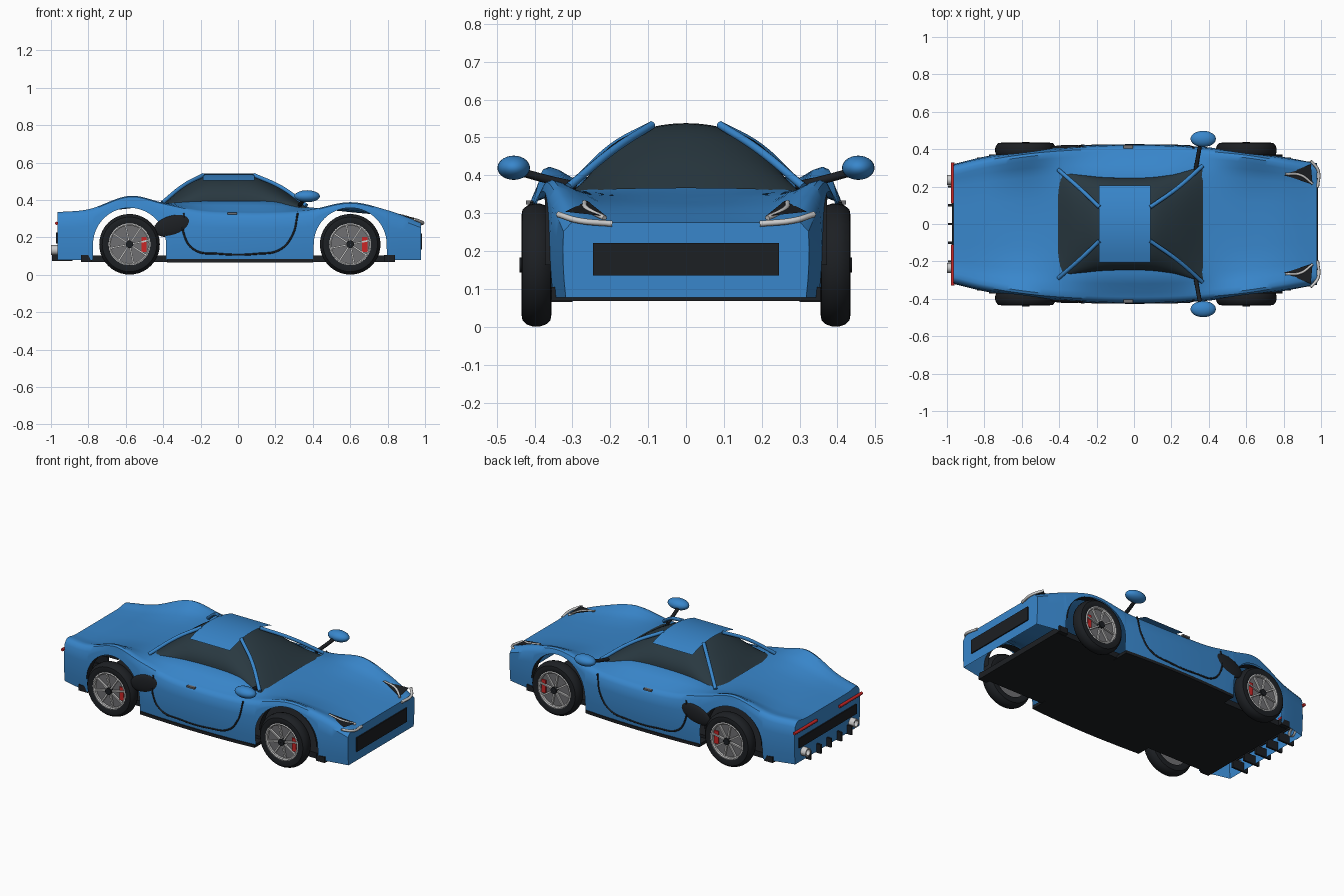
import bpy, bmesh
from math import sin, cos, pi, sqrt, radians
from mathutils import Matrix, Vector

if "Cube" in bpy.data.objects:
    bpy.data.objects.remove(bpy.data.objects["Cube"])


def material(name, r, g, b):
    m = bpy.data.materials.new(name)
    m.diffuse_color = (r, g, b, 1)
    m.use_nodes = True
    m.node_tree.nodes["Principled BSDF"].inputs["Base Color"].default_value = m.diffuse_color
    return m


BLUE = material("blue_paint", 0.04, 0.24, 0.6)
DARK = material("black_trim", 0.012, 0.014, 0.017)
GLASS = material("tinted_glass", 0.022, 0.04, 0.052)
RED = material("red", 0.6, 0.02, 0.02)
STEEL = material("steel", 0.16, 0.16, 0.17)
SILVER = material("silver", 0.6, 0.6, 0.6)


def make(name, bm, mat, angle=35):
    me = bpy.data.meshes.new(name)
    bm.to_mesh(me)
    bm.free()
    me.materials.append(mat)
    me.shade_smooth()
    me.set_sharp_from_angle(angle=radians(angle))
    ob = bpy.data.objects.new(name, me)
    bpy.context.collection.objects.link(ob)
    return ob


def loft(name, rows, mat, caps=False, closed=False):
    bm = bmesh.new()
    vs = [[bm.verts.new(p) for p in row] for row in rows]
    pairs = list(zip(vs, vs[1:])) + ([(vs[-1], vs[0])] if closed else [])
    for a, b in pairs:
        for j in range(len(a) - 1):
            bm.faces.new((a[j], a[j + 1], b[j + 1], b[j]))
    if caps:
        bm.faces.new(vs[0])
        bm.faces.new(vs[-1][::-1])
    bmesh.ops.recalc_face_normals(bm, faces=bm.faces)
    return make(name, bm, mat)


def box(name, c, size, mat, rot=0):
    bm = bmesh.new()
    bmesh.ops.create_cube(bm, size=1, matrix=Matrix.Translation(c) @ Matrix.Rotation(rot, 4, 'Y')
                          @ Matrix.Diagonal((*size, 1)))
    return make(name, bm, mat)


def ball(name, c, size, mat, rot=0):
    bm = bmesh.new()
    bmesh.ops.create_uvsphere(bm, u_segments=24, v_segments=14, radius=1,
                              matrix=Matrix.Translation(c) @ Matrix.Rotation(rot, 4, 'Y')
                              @ Matrix.Diagonal((*size, 1)))
    return make(name, bm, mat)


def revolve(name, c, profile, mat, n=40):
    # profile of (y offset, radius) turned around the y axis
    rows = [[(c[0] + r * cos(2 * pi * i / n), c[1] + y, c[2] + r * sin(2 * pi * i / n))
             for y, r in profile] for i in range(n)]
    return loft(name, rows, mat, closed=True)


def tube(name, pts, radius, mat):
    cu = bpy.data.curves.new(name, 'CURVE')
    cu.dimensions, cu.bevel_depth, cu.bevel_resolution = '3D', radius, 2
    cu.use_fill_caps = True
    sp = cu.splines.new('BEZIER')
    sp.bezier_points.add(len(pts) - 1)
    for bp, p in zip(sp.bezier_points, pts):
        bp.co = p
        bp.handle_left_type = bp.handle_right_type = 'AUTO'
    cu.materials.append(mat)
    ob = bpy.data.objects.new(name, cu)
    bpy.context.collection.objects.link(ob)
    bpy.ops.object.select_all(action='DESELECT')
    ob.select_set(True)
    bpy.context.view_layer.objects.active = ob
    bpy.ops.object.convert(target='MESH')


def curve(xs, ys, x):
    # smooth interpolation through table values
    n = len(xs)
    x = min(max(x, xs[0]), xs[-1])
    i = max(k for k in range(n - 1) if xs[k] <= x)
    h = xs[i + 1] - xs[i]

    def slope(k):
        a, b = max(k - 1, 0), min(k + 1, n - 1)
        return (ys[b] - ys[a]) / (xs[b] - xs[a])
    t = (x - xs[i]) / h
    return ((2 * t**3 - 3 * t**2 + 1) * ys[i] + (t**3 - 2 * t**2 + t) * h * slope(i)
            + (3 * t**2 - 2 * t**3) * ys[i + 1] + (t**3 - t**2) * h * slope(i + 1))


# body shell: sections along the length, lower edge following the wheel arches
X = [-.965, -.8, -.58, -.4, -.2, 0, .2, .37, .6, .8, .978]
WIDTH = [.32, .36, .395, .412, .422, .426, .422, .412, .39, .358, .325]
FENDER = [.335, .35, .422, .385, .345, .335, .335, .345, .388, .345, .28]
INNER = [.325, .332, .37, .382, .393, .395, .39, .362, .345, .32, .276]
CENTRE = [.325, .33, .355, .375, .388, .39, .385, .36, .335, .314, .276]
WHEELS, R, AXLE = (-.58, .6), .195, .163


def side_y(x, z):
    return curve(X, WIDTH, x) - .02 * ((z - .2) / .2) ** 2


def bottom(x):
    for cx in WHEELS:
        if abs(x - cx) <= R + 1e-6:
            return AXLE + sqrt(max(R * R - (x - cx) ** 2, 0))
    return .078


stations = {round(-.965 + 1.943 * i / 60, 4) for i in range(61)}
for cx in WHEELS:
    stations = {x for x in stations if abs(x - cx) > R + .004}
    stations |= {cx + R * cos(pi * i / 28) for i in range(29)} | {cx - R - .001, cx + R + .001}
rows = []
for x in sorted(stations):
    w, zf, zi, zc = (curve(X, t, x) for t in (WIDTH, FENDER, INNER, CENTRE))
    zb = bottom(x)
    zs = max(zf - .028, zb + .004)
    half = [(side_y(x, z), z) for z in (zb + (zs - zb) * k / 4 for k in range(5))]
    half += [(w - .022, zf - .006), (w - .036, zf), (w - .06, zf + (zi - zf) * .15),
             (w * .75, zf + (zi - zf) * .6), (w * .62, zi), (w * .3, (zi + 2 * zc) / 3)]
    rows.append([(x, -y, z) for y, z in half] + [(x, 0, zc)] + [(x, y, z) for y, z in half[::-1]])
loft("body_shell", rows, BLUE, caps=True)
box("floor", (0, 0, .085), (1.68, .66, .035), DARK)

# glass cabin dome, arched roof panel
GX = [-.405, -.3, -.185, -.05, .09, .22, .37]
GW = [.29, .268, .252, .247, .25, .27, .31]
GT = [.38, .463, .53, .536, .53, .468, .366]
GB = [.37, .37, .385, .39, .385, .37, .352]
rows = []
for i in range(29):
    x = -.405 + .775 * i / 28
    w, zt, zb = (curve(GX, t, x) for t in (GW, GT, GB))
    rows.append([(x, w * cos(pi * k / 24), zb + (zt - zb) * sin(pi * k / 24)) for k in range(25)])
loft("cabin_glass", rows, GLASS)
loft("roof_panel", [[(x, .205 * k / 5, .541 - .036 * (k / 5) ** 2) for k in range(-5, 6)]
                    for x in (-.187, .088)], BLUE)

# nose grille, tail panel, diffuser fins
box("front_grille", (.978, 0, .178), (.014, .49, .086), DARK)
box("tail_panel", (-.965, 0, .197), (.014, .56, .06), DARK)
for k in range(-2, 3):
    box("diffuser_fin", (-.94, .1 * k, .1), (.11, .012, .055), DARK)

for s in (-1, 1):
    # roof pillars
    tube("front_pillar", [(.366, s * .31, .37), (.235, s * .195, .465), (.086, s * .09, .533)], .011, BLUE)
    tube("rear_pillar", [(-.405, s * .29, .385), (-.29, s * .19, .478), (-.185, s * .09, .533)], .011, BLUE)
    # side mirrors
    tube("mirror_stalk", [(.33, s * .29, .373), (.342, s * .36, .388), (.355, s * .43, .407)], .011, DARK)
    ball("mirror", (.37, s * .455, .42), (.068, .043, .032), BLUE)
    # door seam, handle, air intake and skirt
    seam = [(-.29, .33), (-.29, .22), (-.235, .135), (-.1, .112), (.1, .112), (.225, .135), (.29, .21), (.32, .33)]
    tube("door_seam", [(x, s * side_y(x, z), z) for x, z in seam], .005, DARK)
    box("door_handle", (-.03, s * .413, .328), (.05, .018, .01), STEEL)
    ball("side_intake", (-.345, s * .405, .262), (.108, .018, .056), DARK, radians(-14))
    skirt = [(-.38 + .78 * i / 12, .078) for i in range(13)]
    loft("side_skirt", [[(x, s * .3, .066), (x, s * (side_y(x, z) + .006), .066),
                         (x, s * (side_y(x, z) + .006), .084), (x, s * .3, .084)] for x, z in skirt], DARK, caps=True)
    for x0, x1 in ((-.84, -.78), (.78, .84)):
        box("skirt_end", ((x0 + x1) / 2, s * .335, .087), (x1 - x0, .04, .036), DARK)
    # headlights
    tube("headlight_outer", [(.945, s * .338, .297), (.985, s * .285, .281), (.982, s * .195, .272)], .008, SILVER)
    tube("headlight_inner", [(.81, s * .268, .328), (.89, s * .262, .312), (.955, s * .215, .287)], .007, SILVER)
    loft("headlight_lens", [[(.80, s * .26, .333), (.945, s * .32, .304)],
                            [(.84, s * .25, .324), (.955, s * .21, .292)]], DARK)
    # tail lights and exhausts
    tube("tail_light", [(-.97, s * .11, .275), (-.97, s * .22, .275), (-.97, s * .33, .275)], .009, RED)
    ring = [[(x, s * .235 + r * cos(pi * i / 10), .132 + r * sin(pi * i / 10)) for i in range(21)]
            for x, r in ((-.95, .026), (-1, .026), (-1, .019), (-.962, .019))]
    loft("exhaust_pipe", ring, SILVER)

    for cx in WHEELS:
        # wheel arch liner
        loft("arch_liner", [[(cx + R * cos(a), s * y, AXLE + R * sin(a))
                             for a in (pi * i / 24 for i in range(25))] for y in (.322, .372)], DARK)
        # wheel: tyre, brake disc, rim ring, spokes, hub, caliper
        c = (cx, s * .395, AXLE)
        half = [(-.034, .11), (-.04, .128), (-.037, .146), (-.025, .157), (-.01, .162)]
        revolve("tyre", c, half + [(-y, r) for y, r in half[::-1]], DARK)
        revolve("brake_disc", c, [(-.02, .001), (-.02, .112), (.02, .112), (.02, .001)], STEEL)
        revolve("rim_ring", c, [(s * .018, .112), (s * .035, .112), (s * .037, .106),
                                (s * .033, .1), (s * .018, .1)], SILVER)
        revolve("hub", c, [(-.045, .001), (-.045, .02), (.043, .02), (.043, .001)], DARK, 20)
        for k in range(8):
            a = 2 * pi * k / 8 + .2
            box("spoke", (cx + .06 * cos(a), s * .423, AXLE + .06 * sin(a)), (.09, .012, .009), SILVER, -a)
        box("brake_caliper", (cx + .078, s * .414, AXLE), (.028, .016, .08), RED)
